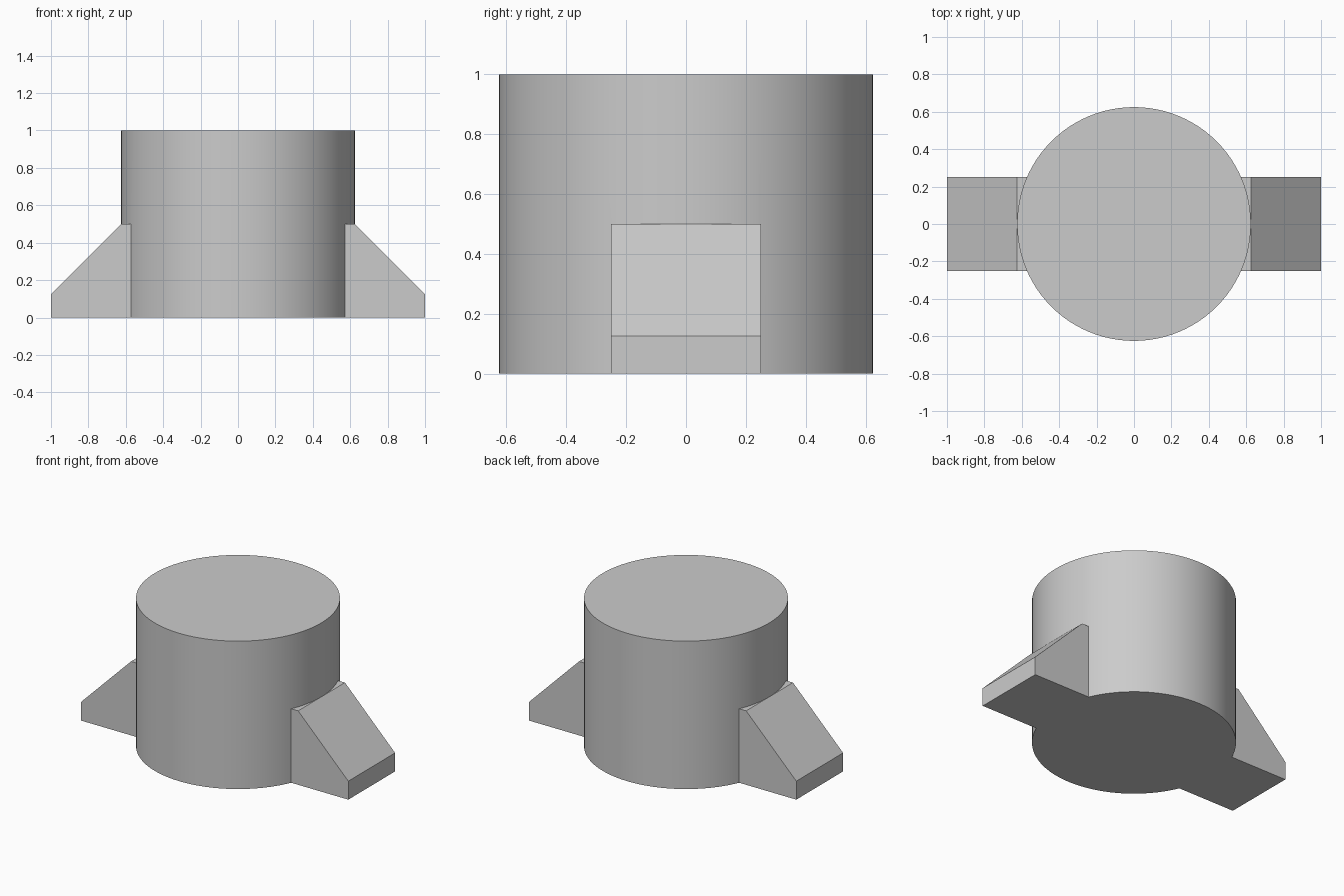
import bpy
import bmesh
import math

RADIUS, HEIGHT, HALF_WIDTH = 0.625, 1.0, 0.25

if "Cube" in bpy.data.objects:
    bpy.data.objects.remove(bpy.data.objects["Cube"], do_unlink=True)

grey = bpy.data.materials.new("plain grey")
grey.use_nodes = True
grey.diffuse_color = (0.6, 0.6, 0.6, 1)
grey.node_tree.nodes["Principled BSDF"].inputs["Base Color"].default_value = (0.6, 0.6, 0.6, 1)


def buttress(name, side):
    """Sloped wedge extruded along y, reaching into the cylinder."""
    profile = [(0.4, 0), (1, 0), (1, 0.125), (RADIUS, 0.5), (0.4, 0.5)]
    bm = bmesh.new()
    face = bm.faces.new([bm.verts.new((side * x, -HALF_WIDTH, z)) for x, z in profile])
    new = bmesh.ops.extrude_face_region(bm, geom=[face])["geom"]
    verts = [v for v in new if isinstance(v, bmesh.types.BMVert)]
    bmesh.ops.translate(bm, verts=verts, vec=(0, 2 * HALF_WIDTH, 0))
    bmesh.ops.recalc_face_normals(bm, faces=bm.faces)
    mesh = bpy.data.meshes.new(name)
    bm.to_mesh(mesh)
    bm.free()
    mesh.materials.append(grey)
    obj = bpy.data.objects.new(name, mesh)
    bpy.context.collection.objects.link(obj)
    return obj


# Solid round body
bpy.ops.mesh.primitive_cylinder_add(vertices=96, radius=RADIUS, depth=HEIGHT,
                                    location=(0, 0, HEIGHT / 2))
body = bpy.context.object
body.name = "round_body_with_buttresses"
body.data.materials.append(grey)

# Merge a buttress into each side
for name, side in (("left_buttress", 1), ("right_buttress", -1)):
    wedge = buttress(name, side)
    union = body.modifiers.new("join " + name, "BOOLEAN")
    union.operation = "UNION"
    union.solver = "EXACT"
    union.object = wedge
    bpy.context.view_layer.objects.active = body
    bpy.ops.object.modifier_apply(modifier=union.name)
    bpy.data.objects.remove(wedge, do_unlink=True)

# Smooth wall with sharp rims and wedge edges
bpy.ops.object.select_all(action="DESELECT")
body.select_set(True)
bpy.context.view_layer.objects.active = body
bpy.ops.object.shade_smooth_by_angle(angle=math.radians(20))
